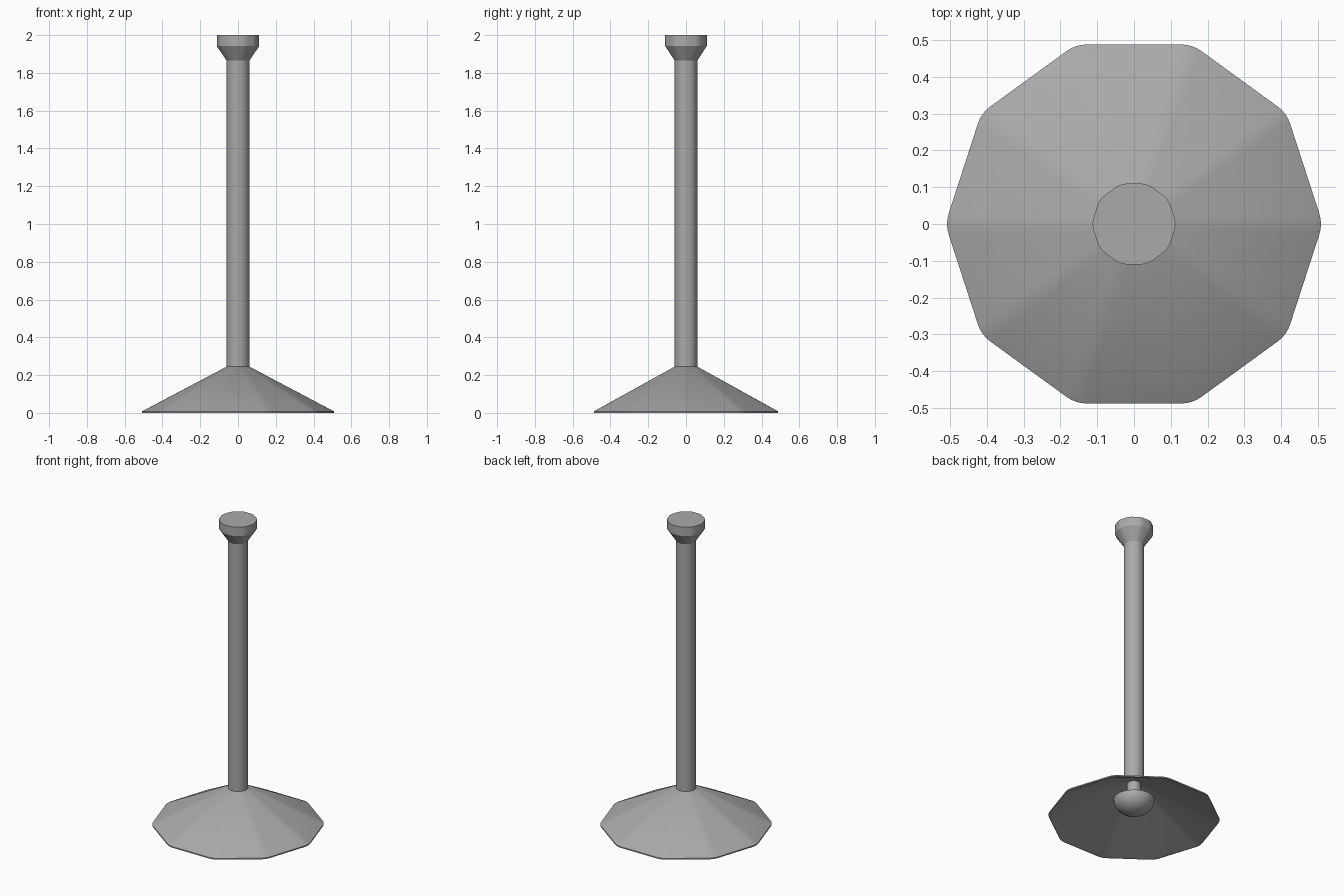
import bpy, bmesh, math
from mathutils import Vector

cube = bpy.data.objects.get("Cube")
if cube:
    bpy.data.objects.remove(cube, do_unlink=True)

SIDES = 10
ARC = 4  # segments in each rounded corner

grey = bpy.data.materials.new("mid grey")
grey.use_nodes = True
colour = (0.4, 0.4, 0.4, 1)
grey.diffuse_color = colour
grey.node_tree.nodes["Principled BSDF"].inputs["Base Color"].default_value = colour


def rounded_ring(apothem, cut, z):
    """Decagon whose corners are replaced by arcs starting `cut` from the corner."""
    half = math.pi / SIDES
    corner = apothem / math.cos(half)
    radius = cut / math.tan(half)
    centre = corner - radius / math.cos(half)
    points = []
    for i in range(SIDES):
        a = 2 * half * i
        for k in range(ARC + 1):
            b = a - half + 2 * half * k / ARC
            points.append(Vector((centre * math.cos(a) + radius * math.cos(b),
                                  centre * math.sin(a) + radius * math.sin(b), z)))
    return points


def finish(bm, name, angle=30):
    bmesh.ops.recalc_face_normals(bm, faces=bm.faces)
    mesh = bpy.data.meshes.new(name)
    bm.to_mesh(mesh)
    bm.free()
    mesh.materials.append(grey)
    obj = bpy.data.objects.new(name, mesh)
    bpy.context.collection.objects.link(obj)
    bpy.ops.object.select_all(action="DESELECT")
    obj.select_set(True)
    bpy.context.view_layer.objects.active = obj
    bpy.ops.object.shade_smooth_by_angle(angle=math.radians(angle))
    return obj


def loft(name, profile, cap_ends=True):
    """Skin rounded decagons given as (apothem, corner cut, height)."""
    bm = bmesh.new()
    rings = [[bm.verts.new(p) for p in rounded_ring(*row)] for row in profile]
    n = len(rings[0])
    for low, high in zip(rings, rings[1:]):
        for i in range(n):
            j = (i + 1) % n
            bm.faces.new((low[i], low[j], high[j], high[i]))
    if cap_ends:
        bm.faces.new(rings[0])
        bm.faces.new(rings[-1])
    return finish(bm, name)


# Hollow shade: underside from the peak to the rim, then the outside back up
loft("shade", [(0.045, 0.01, 0.232), (0.475, 0.03, 0.0), (0.488, 0.03, 0.0),
               (0.488, 0.03, 0.008), (0.06, 0.017, 0.245)])

# Long stem
loft("stem", [(0.06, 0.017, 0.235), (0.06, 0.017, 1.88)])

# Mounting cap with tapered neck
loft("mount", [(0.06, 0.017, 1.865), (0.11, 0.02, 1.942), (0.11, 0.02, 2.0)])

# Domed bulb under the shade
bm = bmesh.new()
bmesh.ops.create_uvsphere(bm, u_segments=32, v_segments=16, radius=0.122)
bmesh.ops.bisect_plane(bm, geom=bm.verts[:] + bm.edges[:] + bm.faces[:],
                       plane_co=(0, 0, 0), plane_no=(0, 0, 1), clear_outer=True)
bmesh.ops.holes_fill(bm, edges=[e for e in bm.edges if e.is_boundary], sides=0)
bmesh.ops.scale(bm, vec=(1, 1, 0.78), verts=bm.verts)
bmesh.ops.translate(bm, vec=(0, 0, 0.124), verts=bm.verts)
finish(bm, "bulb")

# Short holder joining bulb and stem
loft("bulb_holder", [(0.04, 0.01, 0.12), (0.04, 0.01, 0.24)])
